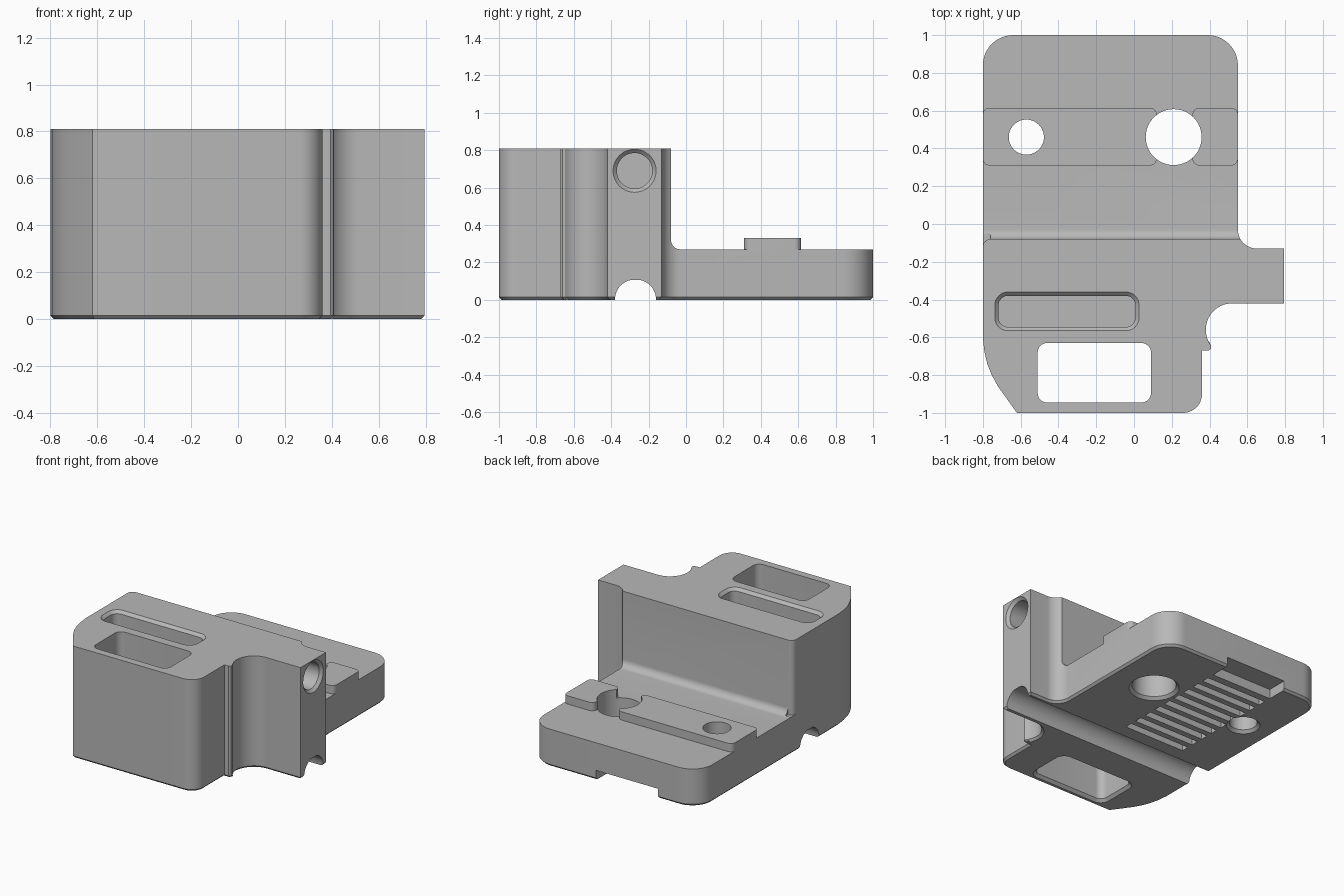
import bpy, bmesh, math
from mathutils import Vector

cube = bpy.data.objects.get("Cube")
if cube:
    bpy.data.objects.remove(cube, do_unlink=True)

grey = bpy.data.materials.new("plain grey")
grey.use_nodes = True
grey.diffuse_color = (0.48, 0.48, 0.48, 1)
grey.node_tree.nodes["Principled BSDF"].inputs["Base Color"].default_value = grey.diffuse_color


def arc(cx, cy, r, start, end, steps=12):
    angles = [math.radians(start + (end - start) * i / steps) for i in range(steps + 1)]
    return [(cx + r * math.cos(a), cy + r * math.sin(a)) for a in angles]


def circle(cx, cy, r):
    return arc(cx, cy, r, 0, 360, 48)[:-1]


def rounded(x0, x1, y0, y1, r):
    return (arc(x1 - r, y0 + r, r, -90, 0, 8) + arc(x1 - r, y1 - r, r, 0, 90, 8)
            + arc(x0 + r, y1 - r, r, 90, 180, 8) + arc(x0 + r, y0 + r, r, 180, 270, 8))


def grow(points, d):
    """Offset a counter-clockwise outline outwards by d."""
    result = []
    for i, p in enumerate(points):
        p = Vector(p)
        a = (p - Vector(points[i - 1])).normalized()
        b = (Vector(points[(i + 1) % len(points)]) - p).normalized()
        na, nb = Vector((a.y, -a.x)), Vector((b.y, -b.x))
        result.append(p + (na + nb) * d / max(1 + na.dot(nb), 0.5))
    return result


def prism(name, points, levels, axis="z"):
    """Loft an outline through (height, growth) levels along z or x."""
    bm = bmesh.new()
    rings = []
    for height, d in levels:
        ring = []
        for u, v in (grow(points, d) if d else points):
            ring.append(bm.verts.new((u, v, height) if axis == "z" else (height, u, v)))
        rings.append(ring)
    for low, high in zip(rings, rings[1:]):
        for i in range(len(low)):
            bm.faces.new((low[i - 1], low[i], high[i], high[i - 1]))
    bm.faces.new(rings[0][::-1])
    bm.faces.new(rings[-1])
    bmesh.ops.recalc_face_normals(bm, faces=bm.faces)
    mesh = bpy.data.meshes.new(name)
    bm.to_mesh(mesh)
    bm.free()
    mesh.materials.append(grey)
    obj = bpy.data.objects.new(name, mesh)
    bpy.context.collection.objects.link(obj)
    return obj


def select(obj):
    bpy.ops.object.select_all(action="DESELECT")
    obj.select_set(True)
    bpy.context.view_layer.objects.active = obj


def cut(target, cutters):
    select(target)
    for cutter in cutters:
        mod = target.modifiers.new("cut", "BOOLEAN")
        mod.operation = "DIFFERENCE"
        mod.solver = "EXACT"
        mod.object = cutter
        bpy.ops.object.modifier_apply(modifier=mod.name)


# Main body: the full plan outline with a chamfered foot
outline = [(-0.62, -1)]
outline += arc(0.26, -0.9, 0.1, -90, 0)
outline += [(0.36, -0.67), (0.395, -0.67), (0.408, -0.66), (0.408, -0.645)]
outline += arc(0.52, -0.56, 0.14, 218, 90, 20)
outline += [(0.795, -0.42), (0.795, -0.13)]
outline += arc(0.65, -0.03, 0.1, 270, 180)
outline += arc(0.39, 0.84, 0.16, 0, 90)
outline += arc(-0.64, 0.84, 0.16, 90, 180)
outline += [(-0.8, -0.6), (-0.793, -0.67), (-0.777, -0.74), (-0.753, -0.8), (-0.72, -0.86)]
body = prism("carriage_body", outline, [(0, -0.015), (0.015, 0), (0.81, 0)])

# Space above the low plate, with a fillet at the foot of the wall
step = [(-0.08, 0.9)] + arc(-0.03, 0.32, 0.05, 180, 270, 8) + [(1.1, 0.27), (1.1, 0.9)]
corner = [(-0.85, -0.05), (-0.85, -0.12)] + arc(-0.76, -0.12, 0.04, 180, 90, 8) + [(-0.76, -0.05)]

# Holes through the plate, flared underneath
flare = [(-0.1, 0.02), (0, 0.02), (0.02, 0), (0.9, 0)]
holes = [prism("large_hole_cutter", circle(0.21, 0.46, 0.148), flare),
         prism("small_hole_cutter", circle(-0.57, 0.46, 0.093), flare)]

cutters = holes + [
    prism("step_cutter", step, [(-1, 0), (1, 0)], "x"),
    prism("corner_cutter", corner, [(0.27, 0), (0.9, 0)]),
    prism("window_cutter", rounded(-0.51, 0.09, -0.945, -0.63, 0.05), flare),
    prism("slot_cutter", rounded(-0.717, 0.007, -0.545, -0.38, 0.05),
          [(0.5, 0), (0.79, 0), (0.81, 0.02), (0.9, 0.02)]),
    prism("rod_groove_cutter", [(y, min(z, 0.105)) for y, z in circle(-0.27, 0, 0.11)],
          [(-1, 0), (1, 0)], "x"),
    prism("ear_hole_cutter", circle(-0.275, 0.69, 0.095),
          [(0.2, 0), (0.775, 0), (0.795, 0.02), (0.9, 0.02)], "x"),
]

# Row of belt tooth gaps under the plate and the open notch at the back
gaps = [(-0.06 + 0.1 * i, -0.005 + 0.1 * i) for i in range(9)] + [(0.85, 1.1)]
for y0, y1 in gaps:
    gap = [(-0.475, y0), (0.02, y0), (0.02, y1), (-0.475, y1)]
    cutters.append(prism("tooth_gap_cutter", gap, [(-0.1, 0), (0.07, 0)]))
cut(body, cutters)

# Raised pads around the two holes
pads = [prism("long_pad", rounded(-0.8, 0.12, 0.31, 0.615, 0.035), [(0.27, 0), (0.33, 0)]),
        prism("short_pad", rounded(0.31, 0.55, 0.31, 0.615, 0.035), [(0.27, 0), (0.33, 0)])]
for pad in pads:
    cut(pad, holes)

for cutter in cutters:
    bpy.data.objects.remove(cutter, do_unlink=True)
for part in [body] + pads:
    select(part)
    bpy.ops.object.shade_smooth_by_angle(angle=math.radians(30))
